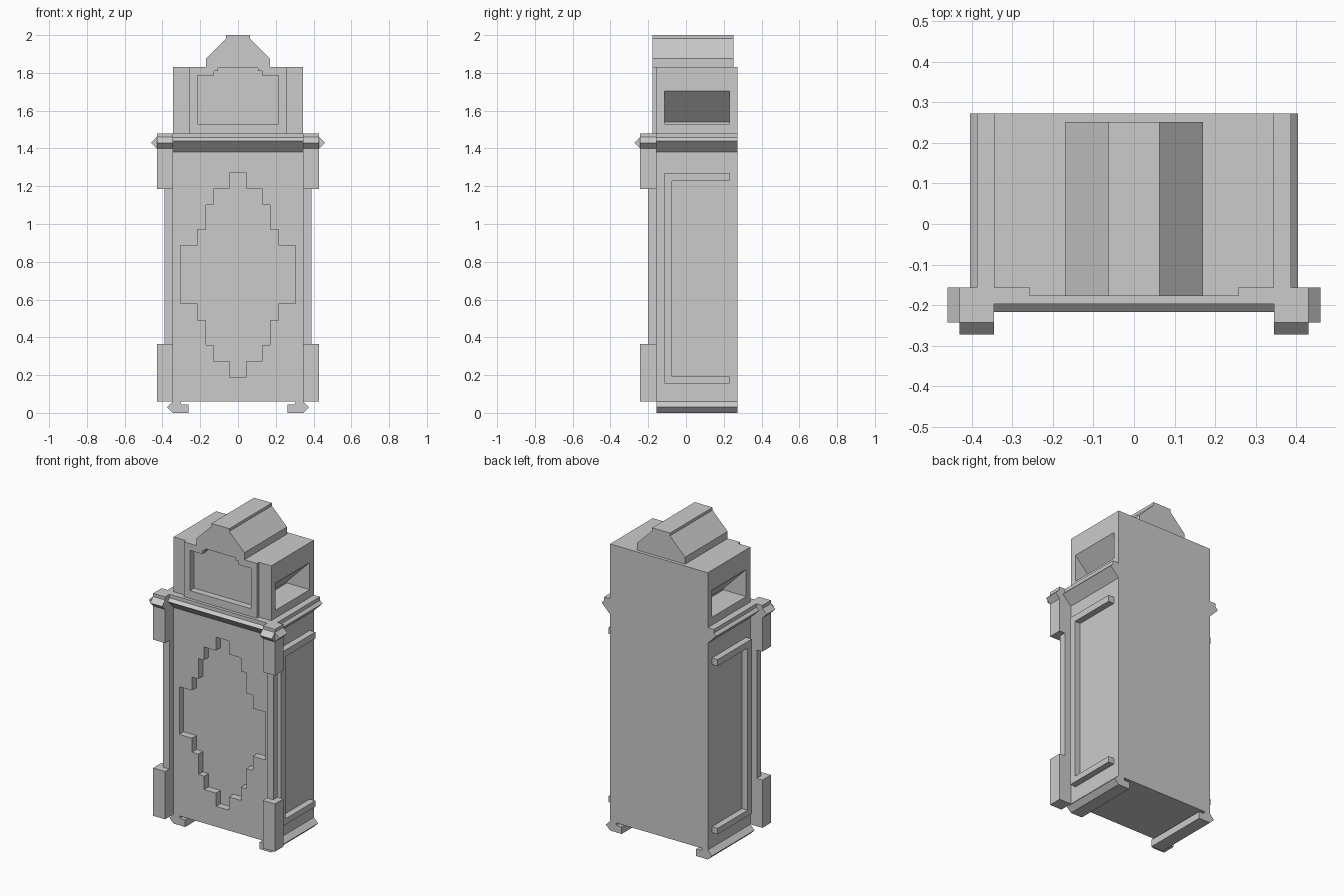
import bpy
import bmesh
from mathutils import Vector

cube = bpy.data.objects.get("Cube")
if cube:
    bpy.data.objects.remove(cube, do_unlink=True)

grey = bpy.data.materials.new("plain_grey")
grey.use_nodes = True
grey.diffuse_color = (0.6, 0.6, 0.6, 1)
grey.node_tree.nodes["Principled BSDF"].inputs["Base Color"].default_value = (0.6, 0.6, 0.6, 1)

BACK, FRONT = 0.273, -0.157
HALF = 0.345


def prism(name, profile, start, end, axis="y"):
    """Extrude a closed profile of (across, z) points along x or y."""
    bm = bmesh.new()
    if axis == "y":
        verts = [bm.verts.new((a, start, z)) for a, z in profile]
        move = Vector((0, end - start, 0))
    else:
        verts = [bm.verts.new((start, a, z)) for a, z in profile]
        move = Vector((end - start, 0, 0))
    cap = bm.faces.new(verts)
    grown = bmesh.ops.extrude_face_region(bm, geom=[cap])["geom"]
    bmesh.ops.translate(bm, vec=move, verts=[v for v in grown if isinstance(v, bmesh.types.BMVert)])
    bmesh.ops.recalc_face_normals(bm, faces=bm.faces)
    mesh = bpy.data.meshes.new(name)
    bm.to_mesh(mesh)
    bm.free()
    mesh.materials.append(grey)
    obj = bpy.data.objects.new(name, mesh)
    bpy.context.collection.objects.link(obj)
    return obj


def box(name, x0, x1, y0, y1, z0, z1):
    return prism(name, [(x0, z0), (x1, z0), (x1, z1), (x0, z1)], y0, y1)


def symmetric(half):
    """Mirror a right-hand outline to a closed profile."""
    return half + [(-x, z) for x, z in reversed(half)]


def cut(target, cutter):
    mod = target.modifiers.new("recess", "BOOLEAN")
    mod.operation = "DIFFERENCE"
    mod.solver = "EXACT"
    mod.object = cutter
    bpy.context.view_layer.objects.active = target
    bpy.ops.object.modifier_apply(modifier=mod.name)


def stepped(levels):
    """Outline made of stacked rectangles: (half width, bottom, top)."""
    half = []
    for w, z0, z1 in levels:
        half += [(w, z0), (w, z1)]
    return symmetric(half)


# Main case and the raised frame around the upper window
case = box("case", -HALF, HALF, FRONT, BACK, 0.06, 1.83)
frame = box("hood_frame", -0.258, 0.258, -0.178, -0.15, 1.48, 1.83)

# Stepped diamond recess in the door
diamond = prism("diamond_cutter", stepped([
    (0.045, 0.19, 0.275), (0.13, 0.275, 0.36), (0.17, 0.36, 0.49), (0.215, 0.49, 0.58),
    (0.305, 0.58, 0.885), (0.215, 0.885, 0.97), (0.17, 0.97, 1.1), (0.13, 1.1, 1.185),
    (0.045, 1.185, 1.27)]), -0.4, FRONT + 0.045)
# Stepped upper window recess
window = prism("window_cutter", stepped([
    (0.215, 1.53, 1.787), (0.127, 1.787, 1.81), (0.107, 1.81, 1.826)]), -0.4, -0.135)
cutters = [diamond, window]
# Side openings with a sloping ceiling
for s in (1, -1):
    cutters.append(prism("side_window_cutter", [
        (s * 0.4, 1.53), (s * 0.185, 1.53), (s * 0.185, 1.54),
        (s * HALF, 1.703), (s * 0.4, 1.703)], -0.115, 0.23))
for c in cutters:
    cut(case, c)
cut(frame, window)
for c in cutters:
    bpy.data.objects.remove(c, do_unlink=True)

# Gabled roof block
prism("roof_block", symmetric([(0.17, 1.83), (0.17, 1.875), (0.063, 1.982), (0.063, 2.0)]),
      -0.178, 0.252)


def ledge(sign, wall, edge, nose):
    """Moulding section that flares out from a wall."""
    return [(sign * a, z) for a, z in (
        (wall - 0.02, 1.38), (wall, 1.38), (nose, 1.44),
        (edge, 1.457), (edge, 1.48), (wall - 0.02, 1.48))]


prism("front_ledge", ledge(-1, -FRONT, 0.198, 0.217), -HALF, HALF, "x")

for s, side in ((1, "left"), (-1, "right")):
    def part(name, x0, x1, *rest):
        return box(f"{side}_{name}", s * x0, s * x1, *rest)

    prism(f"{side}_ledge", ledge(s, HALF, 0.388, 0.405), FRONT, BACK)

    # Corner column with base and capital blocks
    part("column", HALF, 0.39, -0.2, FRONT, 0.3, 1.25)
    part("column_base", HALF, 0.43, -0.243, FRONT, 0.06, 0.365)
    part("column_capital", HALF, 0.43, -0.243, FRONT, 1.185, 1.48)

    # Pointed noses on the capital
    prism(f"{side}_capital_side_nose",
          [(s * 0.43, 1.4), (s * 0.46, 1.43), (s * 0.43, 1.46)], -0.243, FRONT)
    prism(f"{side}_capital_front_nose",
          [(-0.243, 1.4), (-0.273, 1.43), (-0.243, 1.46)], s * HALF, s * 0.43, "x")

    # Three-sided raised moulding on the side wall
    prism(f"{side}_side_moulding", [
        (0.23, 0.155), (-0.115, 0.155), (-0.115, 1.27), (0.23, 1.27),
        (0.23, 1.228), (-0.073, 1.228), (-0.073, 0.193), (0.23, 0.193)],
        s * (HALF - 0.01), s * (HALF + 0.04), "x")

    # Runner foot
    prism(f"{side}_foot", [(s * x, z) for x, z in (
        (0.263, 0), (HALF, 0), (0.375, 0.03), (HALF, 0.06), (HALF, 0.07),
        (0.31, 0.07), (0.3, 0.045), (0.263, 0.045))], FRONT, BACK)
